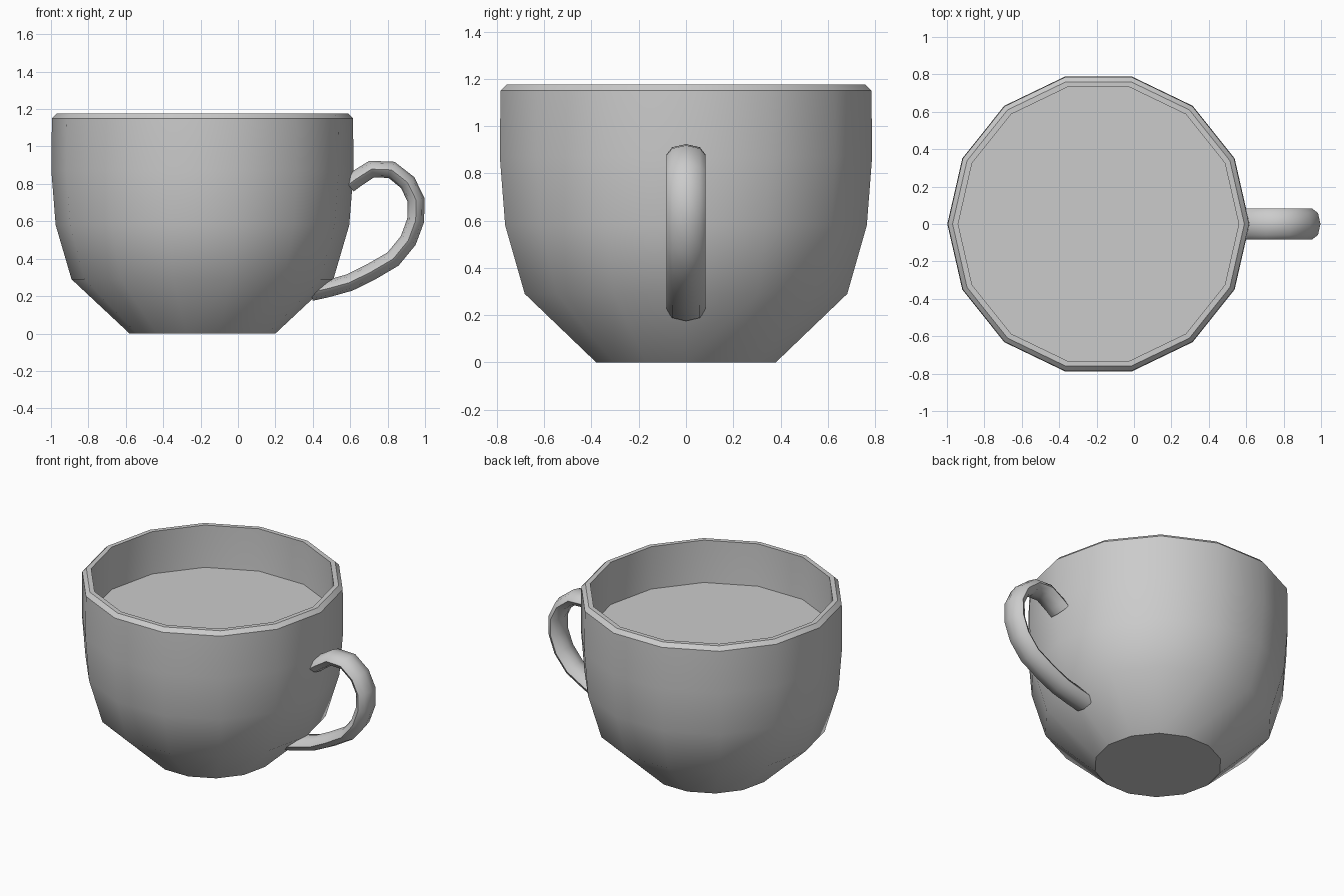
import bpy, bmesh, math
from mathutils import Vector

if "Cube" in bpy.data.objects:
    bpy.data.objects.remove(bpy.data.objects["Cube"])

SIDES = 14
CUP_X = -0.19

grey = bpy.data.materials.new("plain grey")
grey.use_nodes = True
colour = (0.6, 0.6, 0.6, 1)
grey.diffuse_color = colour
grey.node_tree.nodes["Principled BSDF"].inputs["Base Color"].default_value = colour


def finish(name, bm, angle=40):
    bmesh.ops.recalc_face_normals(bm, faces=bm.faces)
    mesh = bpy.data.meshes.new(name)
    bm.to_mesh(mesh)
    bm.free()
    mesh.materials.append(grey)
    obj = bpy.data.objects.new(name, mesh)
    bpy.context.collection.objects.link(obj)
    bpy.ops.object.select_all(action="DESELECT")
    obj.select_set(True)
    bpy.context.view_layer.objects.active = obj
    bpy.ops.object.shade_smooth_by_angle(angle=math.radians(angle))
    return obj


def loft(bm, rings):
    """Skin a list of point rings and cap both ends."""
    loops = [[bm.verts.new(p) for p in ring] for ring in rings]
    for a, b in zip(loops, loops[1:]):
        for i in range(len(a)):
            j = (i + 1) % len(a)
            bm.faces.new((a[i], a[j], b[j], b[i]))
    bm.faces.new(loops[0])
    bm.faces.new(loops[-1])


def circle(radius, z):
    steps = [math.tau * i / SIDES for i in range(SIDES)]
    return [(CUP_X + radius * math.cos(a), radius * math.sin(a), z) for a in steps]


# Cup: outer wall, bevelled rim, inner wall and inner floor
profile = [(0.39, 0), (0.70, 0.29), (0.785, 0.58), (0.808, 0.87), (0.805, 1.15),
           (0.78, 1.175), (0.75, 1.175), (0.75, 0.87), (0.73, 0.59),
           (0.65, 0.32), (0.37, 0.05)]
bm = bmesh.new()
loft(bm, [circle(r, z) for r, z in profile])
finish("cup", bm)

# Drink: flat surface inside the cup
bm = bmesh.new()
bm.faces.new([bm.verts.new(p) for p in circle(0.755, 0.89)])
finish("drink_surface", bm)

# Handle: flattened octagonal section swept along a path
path = [Vector((x, 0, z)) for x, z in (
    (0.59, 0.795), (0.625, 0.822), (0.714, 0.879), (0.821, 0.875), (0.907, 0.807),
    (0.952, 0.714), (0.95, 0.605), (0.91, 0.497), (0.829, 0.398),
    (0.709, 0.328), (0.595, 0.272), (0.48, 0.24), (0.39, 0.22))]
rings = []
for i, centre in enumerate(path):
    ahead = path[min(i + 1, len(path) - 1)] - path[max(i - 1, 0)]
    out = Vector((-ahead.z, 0, ahead.x)).normalized()
    rings.append([centre + out * 0.046 * math.cos(a) + Vector((0, 0.083 * math.sin(a), 0))
                  for a in (math.tau * k / 8 for k in range(8))])
bm = bmesh.new()
loft(bm, rings)
finish("handle", bm, 60)
